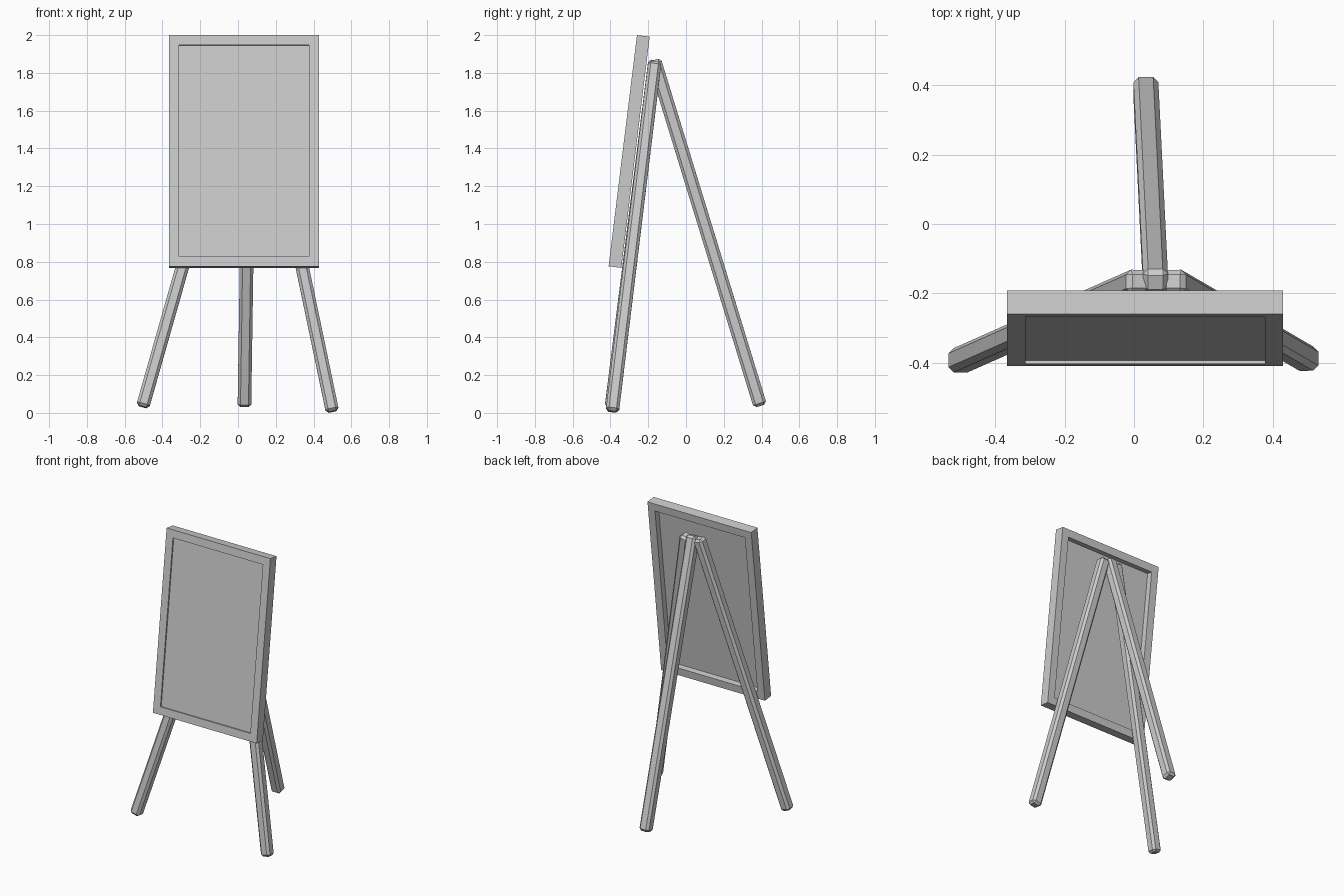
import bpy, bmesh, math
from mathutils import Vector, Matrix

if "Cube" in bpy.data.objects:
    bpy.data.objects.remove(bpy.data.objects["Cube"])


def add_object(name, bm):
    bmesh.ops.recalc_face_normals(bm, faces=bm.faces)
    mesh = bpy.data.meshes.new(name)
    bm.to_mesh(mesh)
    bm.free()
    obj = bpy.data.objects.new(name, mesh)
    bpy.context.collection.objects.link(obj)
    return obj


def box(size):
    bm = bmesh.new()
    bmesh.ops.create_cube(bm, size=1)
    bmesh.ops.scale(bm, vec=size, verts=bm.verts)
    return bm


def leg(name, foot, top, width=0.07, chamfer=0.015):
    """Square bar with chamfered edges running from foot to top."""
    foot, top = Vector(foot), Vector(top)
    axis = top - foot
    bm = box((width, width, axis.length))
    bmesh.ops.bevel(bm, geom=bm.edges[:], offset=chamfer, segments=1,
                    affect='EDGES', profile=0.5)
    obj = add_object(name, bm)
    turn = Vector((0, 0, 1)).rotation_difference(axis).to_matrix().to_4x4()
    obj.matrix_world = Matrix.Translation((foot + top) / 2) @ turn
    return obj


# Board: slab with a shallow recess in front and a deep one behind
bm = box((0.796, 0.068, 1.233))
for side, depth in ((-1, 0.01), (1, 0.04)):
    face = max(bm.faces, key=lambda f: f.normal.y * side)
    bmesh.ops.inset_individual(bm, faces=[face], thickness=0.075)
    inner = bmesh.ops.extrude_face_region(bm, geom=[face])['geom']
    bmesh.ops.delete(bm, geom=[face], context='FACES_ONLY')
    verts = [v for v in inner if isinstance(v, bmesh.types.BMVert)]
    bmesh.ops.translate(bm, verts=verts, vec=(0, -side * depth, 0))
    bm.normal_update()
board = add_object("board", bm)
board.location = (0.032, -0.301, 1.384)
board.rotation_euler.x = math.radians(-7)

# Tripod legs
leg("front_left_leg", (-0.505, -0.395, 0.032), (0.015, -0.165, 1.862))
leg("front_right_leg", (0.5, -0.39, 0.007), (0.113, -0.165, 1.858))
leg("back_leg", (0.034, 0.393, 0.037), (0.062, -0.168, 1.868), width=0.072)
